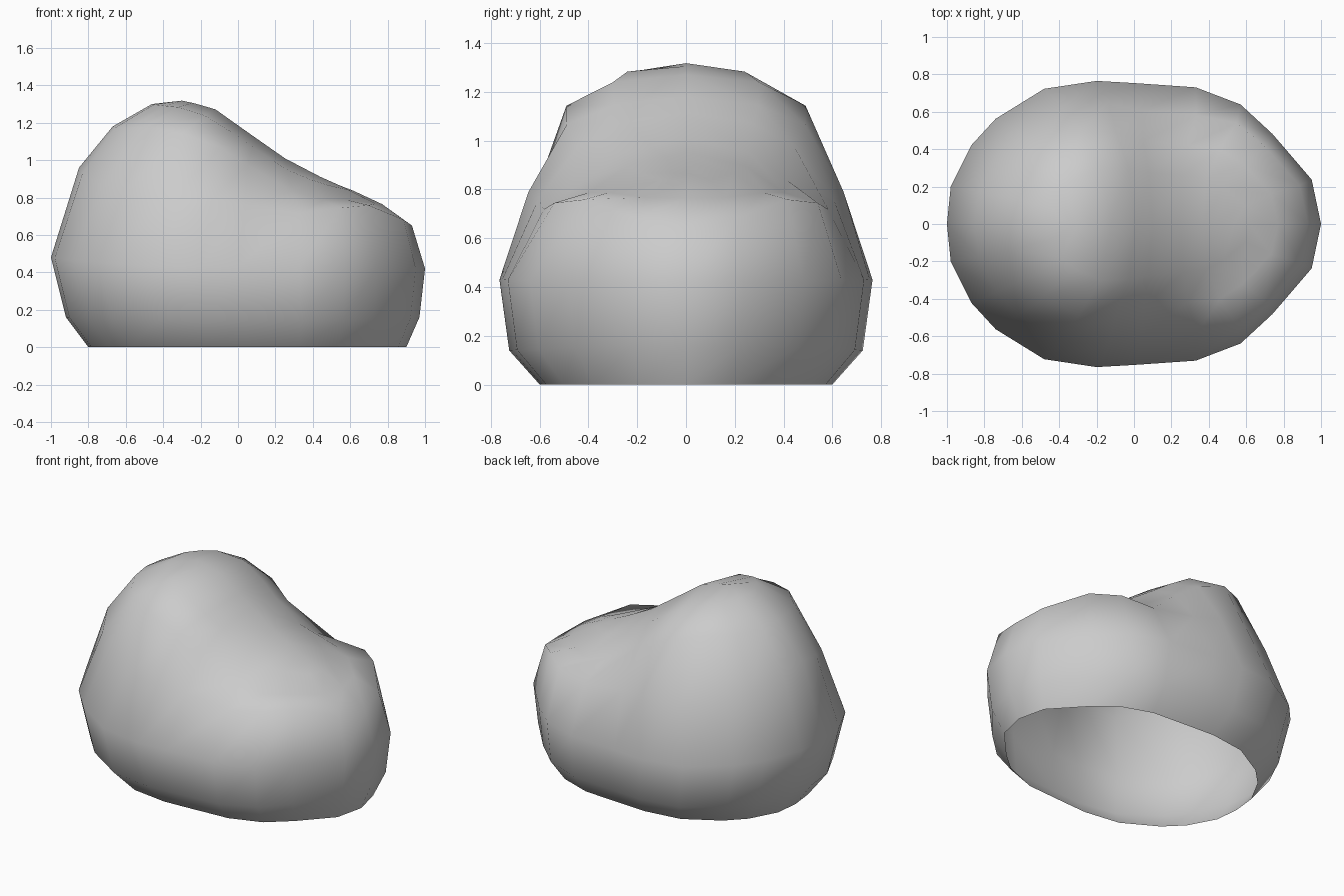
import bpy, bmesh, math

if "Cube" in bpy.data.objects:
    bpy.data.objects.remove(bpy.data.objects["Cube"])

# Top silhouette of the stone along x (x, z)
RIDGE = [(-1.0, 0.48), (-0.85, 0.96), (-0.67, 1.18), (-0.46, 1.30), (-0.30, 1.318),
         (-0.14, 1.285), (0.05, 1.15), (0.25, 1.01), (0.48, 0.89), (0.62, 0.835),
         (0.77, 0.765), (0.93, 0.65), (1.0, 0.42)]
# Half outline seen from the top, scaled to unit size
HALF = [(-1, 0), (-0.98, 0.26), (-0.87, 0.55), (-0.74, 0.735), (-0.48, 0.945), (-0.2, 1),
        (0, 0.985), (0.33, 0.955), (0.57, 0.835), (0.74, 0.63), (0.95, 0.31), (1, 0)]
OUTLINE = HALF + [(c, -s) for c, s in HALF[-2:0:-1]]
N = len(OUTLINE)


def ridge_z(x):
    for (x0, z0), (x1, z1) in zip(RIDGE, RIDGE[1:]):
        if x <= x1:
            return z0 + (z1 - z0) * max(0, x - x0) / (x1 - x0)
    return RIDGE[-1][1]


# Lower rings: left x, left z, right x, right z, half width, middle z
LOWER = [(-0.80, 0, 0.90, 0, 0.60, 0),
         (-0.92, 0.16, 0.97, 0.16, 0.725, 0.14),
         (-1.0, 0.48, 1.0, 0.42, 0.765, 0.43)]
# Upper rings hang below the ridge: left x, right x, half width, drop, drop slope, pinch
UPPER = [(-0.85, 0.93, 0.665, 0.41, -0.42, 0.10),
         (-0.67, 0.77, 0.525, 0.18, -0.03, 0.18),
         (-0.46, 0.62, 0.33, 0.06, 0.0, 0.18),
         (-0.36, 0.56, 0.0, 0.0, 0.0, 0.0)]


def ring_points(left, right, half, pinch, height):
    pts = []
    for c, s in OUTLINE:
        x = (left + right) / 2 + (right - left) / 2 * c
        waist = 1 - pinch * math.exp(-((x - 0.2) / 0.3) ** 2)
        pts.append((x, half * s * waist, height(x, c, s * s)))
    return pts


rings = []
for xl, zl, xr, zr, w, zm in LOWER:
    rings.append(ring_points(xl, xr, w, 0, lambda x, c, s2:
                             zm * s2 + (1 - s2) * (zr if c > 0 else zl)))
for xl, xr, w, d, k, p in UPPER:
    rings.append(ring_points(xl, xr, w, p, lambda x, c, s2:
                             ridge_z(x) - (d + k * c) * s2))

# Loft the rings into a shell, open underneath and closed along the ridge
bm = bmesh.new()
loops = [[bm.verts.new(p) for p in r] for r in rings]
for lo, hi in zip(loops, loops[1:]):
    for i in range(N):
        j = (i + 1) % N
        bm.faces.new((lo[j], lo[i], hi[i], hi[j]))
bmesh.ops.remove_doubles(bm, verts=bm.verts[:], dist=0.002)
bmesh.ops.recalc_face_normals(bm, faces=bm.faces[:])
for f in bm.faces:
    f.smooth = True
mesh = bpy.data.meshes.new("rock_shell")
bm.to_mesh(mesh)
bm.free()
rock = bpy.data.objects.new("rock_shell", mesh)
bpy.context.collection.objects.link(rock)
